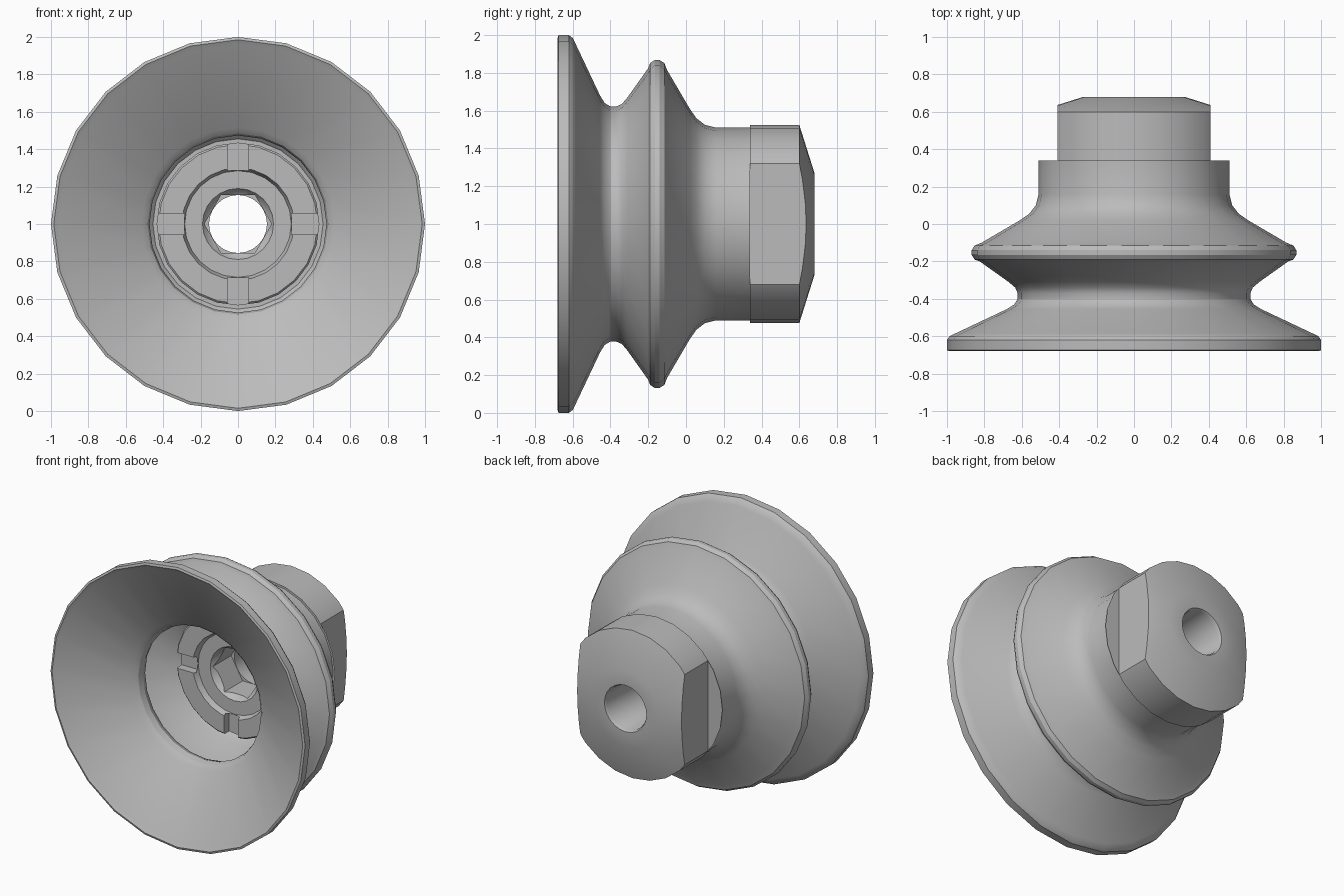
import bpy, bmesh, math
from mathutils import Matrix, Vector

if "Cube" in bpy.data.objects:
    bpy.data.objects.remove(bpy.data.objects["Cube"], do_unlink=True)

grey = bpy.data.materials.new("light grey")
grey.use_nodes = True
colour = (0.5, 0.5, 0.5, 1)
grey.diffuse_color = colour
grey.node_tree.nodes["Principled BSDF"].inputs["Base Color"].default_value = colour

SEGMENTS = 24
AXIS_Z = 1.0


def make_object(name, bm):
    bmesh.ops.recalc_face_normals(bm, faces=bm.faces)
    mesh = bpy.data.meshes.new(name)
    bm.to_mesh(mesh)
    bm.free()
    mesh.materials.append(grey)
    ob = bpy.data.objects.new(name, mesh)
    bpy.context.collection.objects.link(ob)
    return ob


def lathe(name, profile):
    """Spin a closed (y, radius) outline about the y axis."""
    bm = bmesh.new()
    rings = []
    for i in range(SEGMENTS):
        a = math.tau * i / SEGMENTS
        rings.append([bm.verts.new((r * math.sin(a), y, AXIS_Z + r * math.cos(a)))
                      for y, r in profile])
    n = len(profile)
    for i, ring in enumerate(rings):
        nxt = rings[(i + 1) % SEGMENTS]
        for j in range(n):
            k = (j + 1) % n
            bm.faces.new((ring[j], ring[k], nxt[k], nxt[j]))
    return make_object(name, bm)


def box(name, centre, size):
    bm = bmesh.new()
    bmesh.ops.create_cube(bm, size=1, matrix=Matrix.Translation(centre) @ Matrix.Diagonal((*size, 1)))
    return make_object(name, bm)


def cut(ob, cutter):
    cutter.hide_render = True
    mod = ob.modifiers.new("cut", "BOOLEAN")
    mod.operation = "DIFFERENCE"
    mod.solver = "EXACT"
    mod.object = cutter
    bpy.context.view_layer.objects.active = ob
    bpy.ops.object.modifier_apply(modifier=mod.name)
    bpy.data.objects.remove(cutter, do_unlink=True)


def smooth(ob):
    bpy.ops.object.select_all(action="DESELECT")
    ob.select_set(True)
    bpy.context.view_layer.objects.active = ob
    bpy.ops.object.shade_smooth_by_angle(angle=math.radians(30))


# Rubber bellows: outside from lip to neck, then back along the inside
outside = [(-0.68, 0.985), (-0.675, 1.0), (-0.62, 1.0), (-0.6, 0.985), (-0.585, 0.955),
           (-0.455, 0.68), (-0.43, 0.64), (-0.4, 0.622), (-0.37, 0.622), (-0.34, 0.635),
           (-0.31, 0.67), (-0.2, 0.825), (-0.19, 0.852), (-0.165, 0.868), (-0.14, 0.868),
           (-0.115, 0.852), (-0.1, 0.815), (0.02, 0.61), (0.055, 0.56), (0.1, 0.525),
           (0.16, 0.51), (0.34, 0.51)]
inside = [(0.34, 0.4), (0.03, 0.4), (0.03, 0.455), (-0.02, 0.5), (-0.13, 0.73),
          (-0.155, 0.745), (-0.18, 0.73), (-0.32, 0.515), (-0.35, 0.485), (-0.39, 0.473),
          (-0.43, 0.483), (-0.46, 0.515), (-0.665, 0.96)]
smooth(lathe("bellows_cup", outside + inside))

# Threaded fitting with flange, stem, chamfered head and through hole
fitting = lathe("fitting", [
    (0.68, 0.165), (0.68, 0.27), (0.6, 0.525), (0.34, 0.525), (0.34, 0.395), (0.04, 0.395),
    (0.04, 0.435), (-0.07, 0.435), (-0.08, 0.425), (-0.08, 0.3), (-0.04, 0.285),
    (-0.04, 0.19), (-0.01, 0.17), (0.0, 0.155), (0.66, 0.155)])

# Wrench flats on both sides of the head
for side in (-1, 1):
    cut(fitting, box("flat_cutter", (side * 0.56, 0.55, AXIS_Z), (0.3, 0.42, 1.2)))

# Four slots across the flange
for i in range(4):
    a = i * math.pi / 2
    centre = Vector((0.4 * math.cos(a), -0.08, AXIS_Z + 0.4 * math.sin(a)))
    size = (0.23, 0.12, 0.11) if i % 2 == 0 else (0.11, 0.12, 0.23)
    cut(fitting, box("slot_cutter", centre, size))

# Hexagonal socket in the front of the hub
bm = bmesh.new()
turn = Matrix.Rotation(math.pi / 2, 4, "X") @ Matrix.Rotation(math.pi / 2, 4, "Z")
bmesh.ops.create_cone(bm, cap_ends=True, segments=6, radius1=0.18, radius2=0.18, depth=0.3,
                      matrix=Matrix.Translation((0, 0.03, AXIS_Z)) @ turn)
# Point the corners sideways so the flats lie at top and bottom
if max(v.co.x for v in bm.verts) < 0.17:
    bmesh.ops.rotate(bm, verts=bm.verts, cent=(0, 0, AXIS_Z),
                     matrix=Matrix.Rotation(math.pi / 6, 3, "Y"))
cut(fitting, make_object("socket_cutter", bm))
smooth(fitting)
